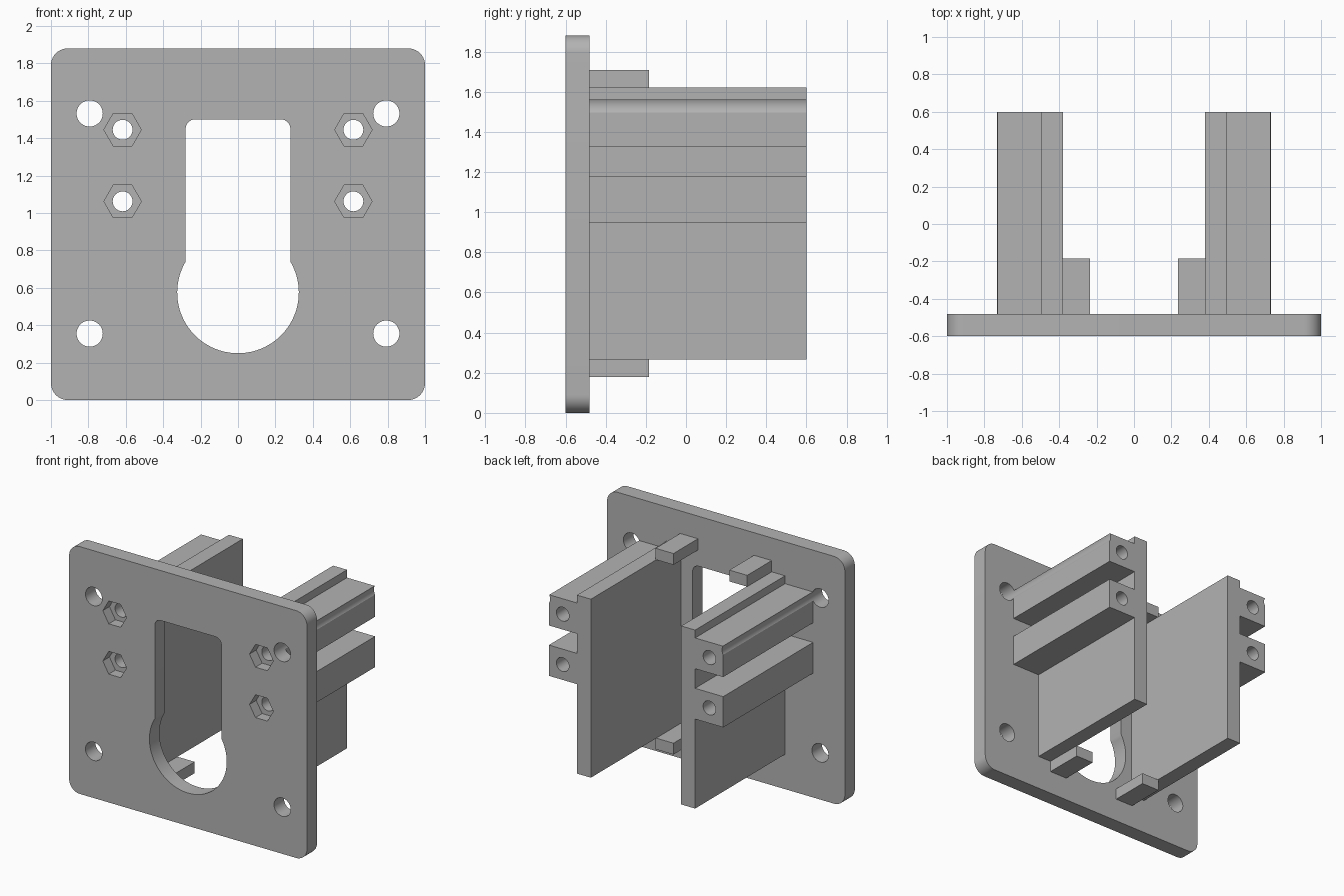
import bpy, bmesh, math

cube = bpy.data.objects.get("Cube")
if cube:
    bpy.data.objects.remove(cube, do_unlink=True)

grey = bpy.data.materials.new("plain grey")
grey.use_nodes = True
color = (0.45, 0.45, 0.45, 1)
grey.diffuse_color = color
grey.node_tree.nodes["Principled BSDF"].inputs["Base Color"].default_value = color

FRONT, FACE, BACK = -0.6, -0.48, 0.6   # plate front, plate rear, rear of rails


def arc(cx, cz, r, start, end, steps):
    """Points along an arc in the x-z plane, angles in degrees."""
    angles = [math.radians(start + (end - start) * i / steps) for i in range(steps + 1)]
    return [(cx + r * math.cos(a), cz + r * math.sin(a)) for a in angles]


def circle(cx, cz, r, sides=40):
    return arc(cx, cz, r, 0, 360, sides)[:-1]


def rect(x0, x1, z0, z1):
    return [(x0, z0), (x1, z0), (x1, z1), (x0, z1)]


def prism(name, outline, y0, y1):
    """Extrude an x-z outline from y0 to y1."""
    bm = bmesh.new()
    face = bm.faces.new([bm.verts.new((x, y0, z)) for x, z in outline])
    ext = bmesh.ops.extrude_face_region(bm, geom=[face])
    moved = [g for g in ext["geom"] if isinstance(g, bmesh.types.BMVert)]
    bmesh.ops.translate(bm, verts=moved, vec=(0, y1 - y0, 0))
    bmesh.ops.recalc_face_normals(bm, faces=bm.faces)
    mesh = bpy.data.meshes.new(name)
    bm.to_mesh(mesh)
    bm.free()
    mesh.materials.append(grey)
    obj = bpy.data.objects.new(name, mesh)
    bpy.context.collection.objects.link(obj)
    return obj


def finish(obj, cutters=()):
    """Cut the openings, bake the result and smooth the round walls."""
    for cutter in cutters:
        mod = obj.modifiers.new("opening", "BOOLEAN")
        mod.operation, mod.solver, mod.object = "DIFFERENCE", "EXACT", cutter
    if cutters:
        deps = bpy.context.evaluated_depsgraph_get()
        mesh = bpy.data.meshes.new_from_object(obj.evaluated_get(deps))
        obj.modifiers.clear()
        obj.data = mesh
    obj.data.shade_smooth()
    obj.data.set_sharp_from_angle(angle=math.radians(30))


# Cutters: keyhole opening, screw clearances, bores and nut pockets
keyhole = (arc(0, 0.575, 0.325, 149.5, 390.5, 56)
           + arc(0.23, 1.45, 0.05, 0, 90, 8) + arc(-0.23, 1.45, 0.05, 90, 180, 8))
plate_cutters = [prism("keyhole_cutter", keyhole, -0.7, -0.4)]
rail_cutters = {}
for side, s in (("left", 1), ("right", -1)):
    low = prism("lower_screw_cutter", circle(s * 0.793, 0.355, 0.07), -0.7, 0.7)
    high = prism("upper_screw_cutter", circle(s * 0.793, 1.532, 0.07), -0.7, 0.7)
    plate_cutters += [low, high]
    for level, z in (("upper", 1.445), ("lower", 1.062)):
        bore = prism("bore_cutter", circle(s * 0.617, z, 0.053), -0.7, 0.7)
        pocket = prism("nut_cutter", circle(s * 0.617, z, 0.1, 6), -0.7, FRONT + 0.08)
        plate_cutters += [bore, pocket]
        rail_cutters[side, level] = [bore, high] if level == "upper" else [bore]

# Front plate with rounded corners
R, W, H = 0.09, 1.0, 1.88
corners = ((W - R, H - R, 0), (R - W, H - R, 90), (R - W, R, 180), (W - R, R, 270))
outline = [p for x, z, a in corners for p in arc(x, z, R, a, a + 90, 10)]
finish(prism("front_plate", outline, FRONT, FACE), plate_cutters)

for side, s in (("left", 1), ("right", -1)):
    # Long side wall
    finish(prism(side + "_wall", rect(s * 0.38, s * 0.497, 0.265, 1.622), FACE, BACK))
    # Bored rails on the outside of the wall
    for level, z in (("upper", 1.445), ("lower", 1.062)):
        rail = prism(f"{side}_{level}_rail",
                     rect(s * 0.497, s * 0.733, z - 0.117, z + 0.117), FACE, BACK)
        finish(rail, rail_cutters[side, level])
    # Short stop tabs above and below the wall
    for level, z in (("upper", 1.622), ("lower", 0.18)):
        finish(prism(f"{side}_{level}_tab",
                     rect(s * 0.235, s * 0.385, z, z + 0.086), FACE, -0.185))

# Remove the cutters once every opening is baked
spent = set(plate_cutters) | {c for group in rail_cutters.values() for c in group}
for cutter in spent:
    bpy.data.objects.remove(cutter, do_unlink=True)
